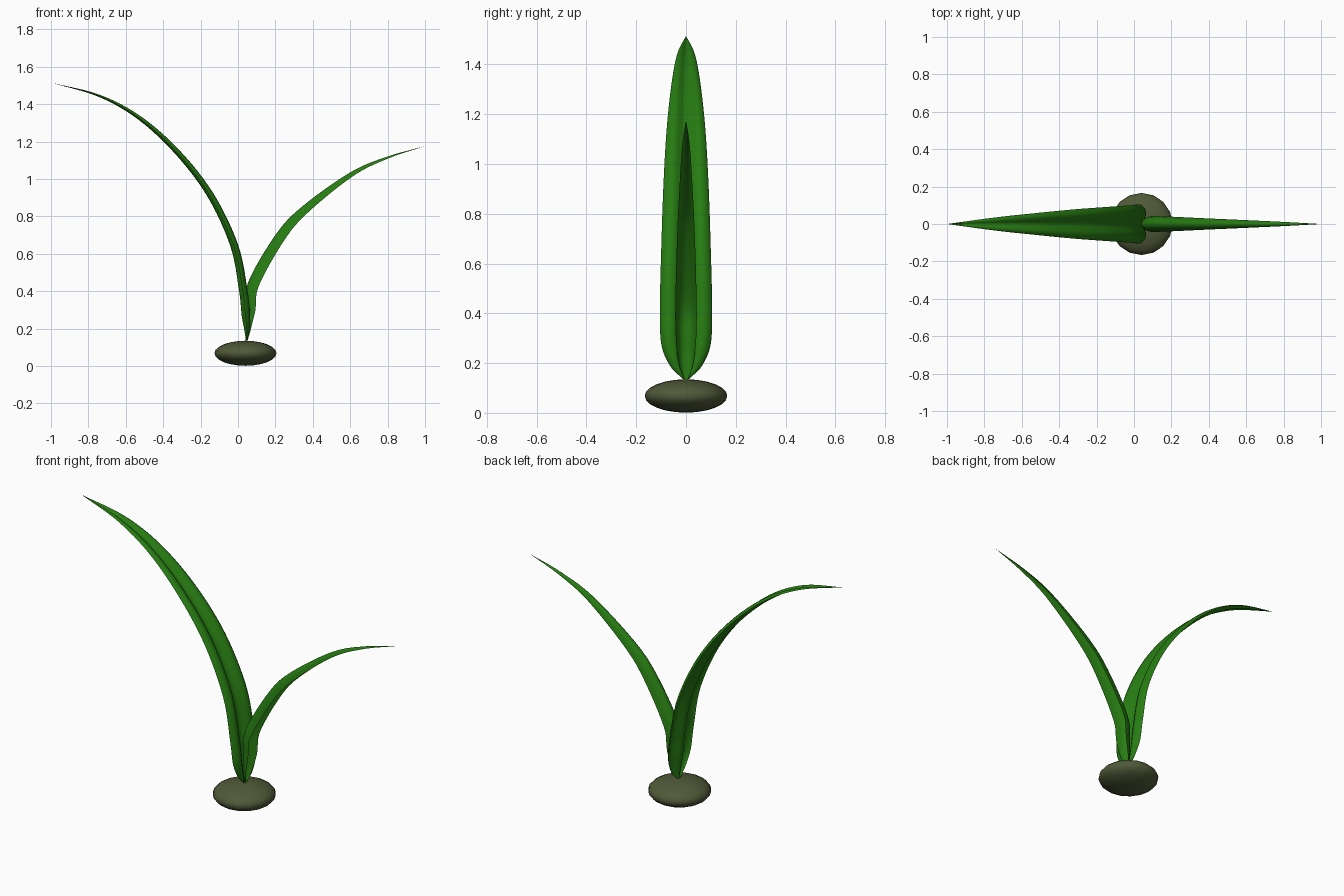
import bpy
import bmesh
from mathutils import Vector

cube = bpy.data.objects.get("Cube")
if cube:
    bpy.data.objects.remove(cube, do_unlink=True)


def material(name, rgb):
    m = bpy.data.materials.new(name)
    m.use_nodes = True
    m.diffuse_color = (*rgb, 1)
    bsdf = m.node_tree.nodes["Principled BSDF"]
    bsdf.inputs["Base Color"].default_value = (*rgb, 1)
    bsdf.inputs["Roughness"].default_value = 0.7
    return m


def finish(bm, name, mat):
    mesh = bpy.data.meshes.new(name)
    bm.to_mesh(mesh)
    bm.free()
    mesh.materials.append(mat)
    for p in mesh.polygons:
        p.use_smooth = True
    obj = bpy.data.objects.new(name, mesh)
    bpy.context.collection.objects.link(obj)
    return obj


def smooth_path(points, steps=6):
    """Catmull-Rom curve through the given points."""
    pts = [Vector(p) for p in points]
    pts = [pts[0] * 2 - pts[1]] + pts + [pts[-1] * 2 - pts[-2]]
    out = []
    for a, b, c, d in zip(pts, pts[1:], pts[2:], pts[3:]):
        for i in range(steps):
            t = i / steps
            out.append(0.5 * (2 * b + (c - a) * t + (2 * a - 5 * b + 4 * c - d) * t * t
                              + (3 * b - a - 3 * c + d) * t ** 3))
    out.append(pts[-2])
    return out


def leaf(name, stations, section, mat):
    """Stations are (x, z, half width, depth) of the crest line.
    Section is half a cross-section: (share of width, share of depth below the crest)."""
    rows = smooth_path(stations)
    full = [(-u, d) for u, d in reversed(section[1:])] + section
    side = 1 if stations[-1][0] > 0 else -1
    bm = bmesh.new()
    grid = []
    for i, (x, z, w, depth) in enumerate(rows):
        tangent = (rows[min(i + 1, len(rows) - 1)] - rows[max(i - 1, 0)]).xy.normalized()
        nx, nz = side * tangent.y, -side * tangent.x    # towards the underside
        grid.append([bm.verts.new((x + nx * depth * d, max(w, 0) * u, z + nz * depth * d))
                     for u, d in full])
    for lo, hi in zip(grid, grid[1:]):
        for j in range(len(full) - 1):
            bm.faces.new((lo[j], lo[j + 1], hi[j + 1], hi[j]))
    bmesh.ops.remove_doubles(bm, verts=bm.verts, dist=0.0005)
    bmesh.ops.recalc_face_normals(bm, faces=bm.faces)
    return finish(bm, name, mat)


green = material("leaf green", (0.02, 0.2, 0.006))
brown = material("seed olive brown", (0.08, 0.1, 0.04))

# Flattened seed at the foot
bm = bmesh.new()
bmesh.ops.create_uvsphere(bm, u_segments=16, v_segments=12, radius=1)
for v in bm.verts:
    v.co = (0.04 + 0.166 * v.co.x, 0.166 * v.co.y, 0.068 + 0.067 * v.co.z)
finish(bm, "seed", brown)

# Tall leaf: grooved middle with rounded, drooping margins
leaf("tall_leaf", [
    (0.045, 0.135, 0.012, 0.005), (0.06, 0.18, 0.06, 0.025), (0.065, 0.27, 0.098, 0.045),
    (0.05, 0.41, 0.105, 0.045), (0.0, 0.65, 0.1, 0.042), (-0.13, 0.92, 0.091, 0.036),
    (-0.31, 1.15, 0.078, 0.03), (-0.52, 1.335, 0.058, 0.022), (-0.74, 1.45, 0.035, 0.012),
    (-1, 1.515, 0, 0)],
    [(0, 1), (0.2, 0.7), (0.4, 0.25), (0.6, 0), (0.8, 0.12), (0.95, 0.4), (1, 0.6)], green)

# Short leaf: narrow and folded down along its crest
leaf("short_leaf", [
    (0.047, 0.135, 0.008, 0.005), (0.04, 0.2, 0.03, 0.03), (0.038, 0.3, 0.041, 0.055),
    (0.055, 0.45, 0.043, 0.06), (0.2, 0.7, 0.037, 0.055), (0.34, 0.85, 0.031, 0.045),
    (0.6, 1.035, 0.02, 0.025), (0.8, 1.12, 0.011, 0.011), (1, 1.175, 0, 0)],
    [(0, 0), (0.3, 0.06), (0.6, 0.22), (0.85, 0.55), (1, 1)], green)
